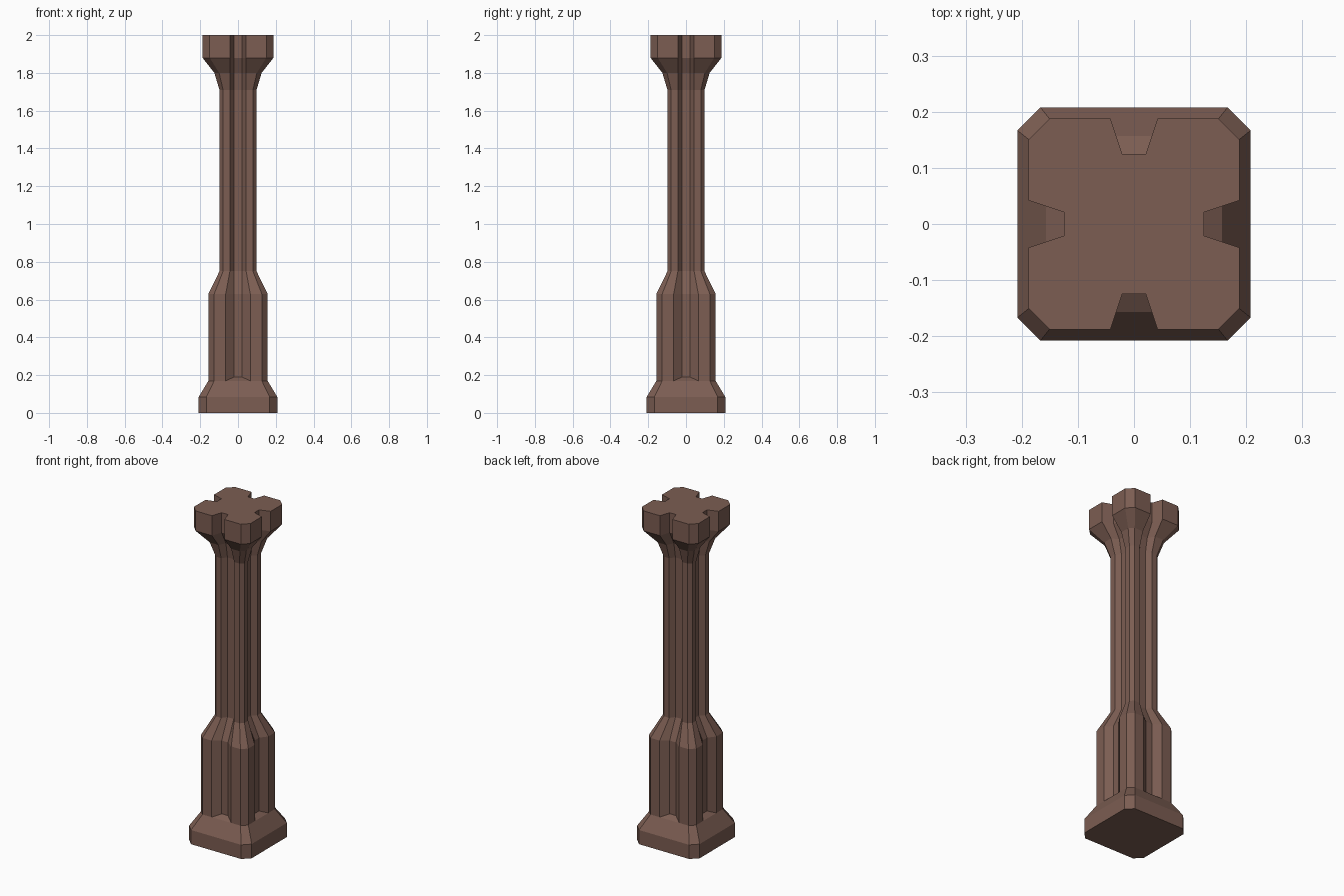
import bpy, bmesh
from mathutils import Matrix

if "Cube" in bpy.data.objects:
    bpy.data.objects.remove(bpy.data.objects["Cube"])

mat = bpy.data.materials.new("brown_stone")
mat.diffuse_color = (0.20, 0.11, 0.085, 1)
mat.use_nodes = True
mat.node_tree.nodes["Principled BSDF"].inputs["Base Color"].default_value = mat.diffuse_color


def ring(z, profile):
    """Repeat one side's outline on all four sides."""
    pts = []
    for k in range(4):
        rot = ((1, 0), (0, 1), (-1, 0), (0, -1))[k]
        c, s = rot
        pts += [(x * c - y * s, x * s + y * c, z) for x, y in profile]
    return pts


def loft(name, rings):
    """Skin stacked rings and cap both ends."""
    bm = bmesh.new()
    loops = [[bm.verts.new(p) for p in r] for r in rings]
    n = len(loops[0])
    for a, b in zip(loops, loops[1:]):
        for i in range(n):
            j = (i + 1) % n
            bm.faces.new((a[i], a[j], b[j], b[i]))
    bm.faces.new(loops[0][::-1])
    bm.faces.new(loops[-1])
    bmesh.ops.recalc_face_normals(bm, faces=bm.faces)
    me = bpy.data.meshes.new(name)
    bm.to_mesh(me)
    bm.free()
    me.materials.append(mat)
    ob = bpy.data.objects.new(name, me)
    bpy.context.collection.objects.link(ob)
    return ob


# Plinth: chamfered square that slopes in under the shaft
plinth = [(0, 0.208, 0.167), (0.085, 0.208, 0.167),
          (0.17, 0.157, 0.126), (0.20, 0.109, 0.085)]
loft("plinth", [ring(z, [(-c, -h), (c, -h)]) for z, h, c in plinth])

# Fluted column: z, half width, chamfer start, groove mouth, groove floor depth
column = [(0.15, 0.157, 0.126, 0.065, 0.125),
          (0.63, 0.157, 0.126, 0.065, 0.125),
          (0.75, 0.098, 0.079, 0.043, 0.070),
          (1.71, 0.098, 0.079, 0.043, 0.070),
          (1.80, 0.125, 0.100, 0.043, 0.085),
          (1.88, 0.188, 0.150, 0.042, 0.125),
          (2.00, 0.188, 0.150, 0.042, 0.125)]
FLOOR = 0.021
loft("fluted_column", [
    ring(z, [(-c, -h), (-m, -h), (-FLOOR, -f), (FLOOR, -f), (m, -h), (c, -h)])
    for z, h, c, m, f in column])
